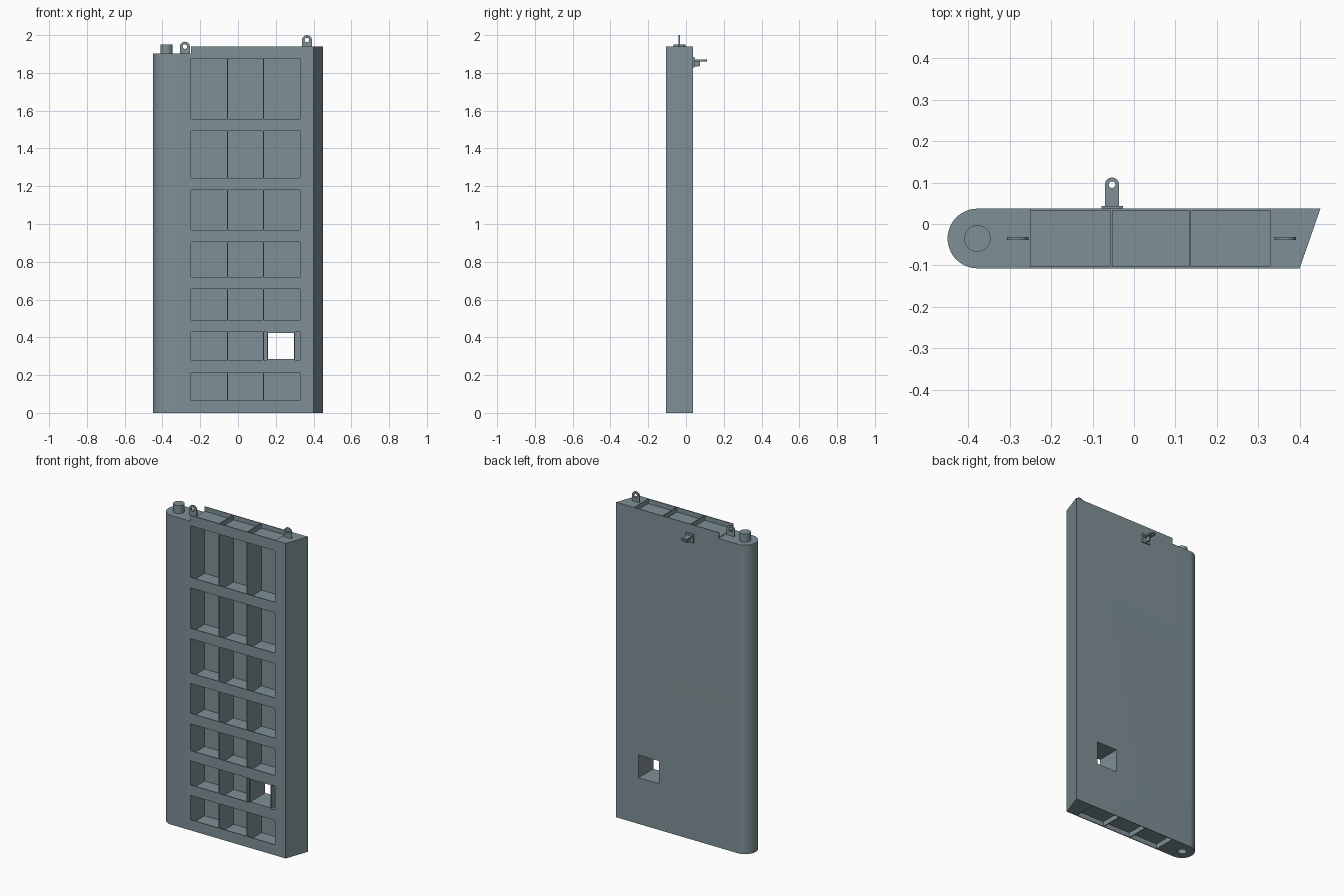
import bpy
import bmesh
from math import sin, cos, pi, radians

cube = bpy.data.objects.get("Cube")
if cube:
    bpy.data.objects.remove(cube, do_unlink=True)

steel = bpy.data.materials.new("grey_blue_steel")
steel.use_nodes = True
colour = (0.21, 0.28, 0.305, 1)
steel.diffuse_color = colour
steel.node_tree.nodes["Principled BSDF"].inputs["Base Color"].default_value = colour

FRONT, BACK, TOP, POST_TOP = -0.107, 0.037, 1.939, 1.902
MID = (FRONT + BACK) / 2
RADIUS = (BACK - FRONT) / 2
POST_X = -0.45 + RADIUS
SKIN, WEB, FLANGE = 0.004, 0.003, 0.032   # skin thickness, half web, half flange


def prism(bm, points, axis, lo, hi):
    """Extrude a closed profile along an axis between lo and hi."""
    place = {"x": lambda a, b, t: (t, a, b),
             "y": lambda a, b, t: (a, t, b),
             "z": lambda a, b, t: (a, b, t)}[axis]
    ends = [[bm.verts.new(place(a, b, t)) for a, b in points] for t in (lo, hi)]
    bm.faces.new(ends[0])
    bm.faces.new(ends[1])
    for i in range(len(points)):
        j = (i + 1) % len(points)
        bm.faces.new((ends[0][i], ends[0][j], ends[1][j], ends[1][i]))


def rect(a0, a1, b0, b1):
    return [(a0, b0), (a1, b0), (a1, b1), (a0, b1)]


def circle(x, y, r, n=32):
    return [(x + r * cos(2 * pi * i / n), y + r * sin(2 * pi * i / n)) for i in range(n)]


def make(name, parts):
    """One object from a list of prisms."""
    bm = bmesh.new()
    for part in parts:
        prism(bm, *part)
    bmesh.ops.recalc_face_normals(bm, faces=bm.faces)
    mesh = bpy.data.meshes.new(name)
    bm.to_mesh(mesh)
    bm.free()
    obj = bpy.data.objects.new(name, mesh)
    bpy.context.collection.objects.link(obj)
    mesh.materials.append(steel)
    return obj


def select(obj):
    bpy.ops.object.select_all(action="DESELECT")
    obj.select_set(True)
    bpy.context.view_layer.objects.active = obj


def smooth(obj):
    select(obj)
    bpy.ops.object.shade_smooth_by_angle(angle=radians(30))


def cut(obj, cutter):
    cutter.hide_render = True
    mod = obj.modifiers.new("cut", "BOOLEAN")
    mod.operation = "DIFFERENCE"
    mod.solver = "EXACT"
    mod.object = cutter
    select(obj)
    bpy.ops.object.modifier_apply(modifier=mod.name)
    bpy.data.objects.remove(cutter, do_unlink=True)


def lug(name, width, height, hole, thickness, location, rotation=(0, 0, 0)):
    """Flat eye plate with a round end and a hole."""
    r = width / 2
    arc = [(r * cos(pi * i / 16), height - r + r * sin(pi * i / 16)) for i in range(17)]
    curve = bpy.data.curves.new(name, "CURVE")
    curve.dimensions = "2D"
    curve.fill_mode = "BOTH"
    curve.extrude = thickness / 2
    for points in ([(r, 0)] + arc + [(-r, 0)], circle(0, height - r, hole, 20)):
        spline = curve.splines.new("POLY")
        spline.points.add(len(points) - 1)
        for p, (x, y) in zip(spline.points, points):
            p.co = (x, y, 0, 1)
        spline.use_cyclic_u = True
    obj = bpy.data.objects.new(name, curve)
    bpy.context.collection.objects.link(obj)
    obj.location, obj.rotation_euler = location, rotation
    curve.materials.append(steel)
    select(obj)
    bpy.ops.object.convert(target="MESH")
    smooth(bpy.context.object)


# Gate leaf: rounded heel post on one side, slanted mitre edge on the other
heel = [(POST_X - RADIUS * sin(pi * i / 32), MID + RADIUS * cos(pi * i / 32)) for i in range(33)]
leaf = make("gate_leaf", [(heel + [(0.40, FRONT), (0.45, BACK)], "z", 0, TOP)])

# Lowered post top, sluice opening and pivot socket
hole = (0.158, 0.297, 0.284, 0.424)
cut(leaf, make("opening_cutter", [
    (rect(-0.6, -0.25, -0.3, 0.3), "z", POST_TOP, 2.2),
    (rect(*hole), "y", -0.3, 0.3),
    (circle(POST_X, MID, 0.025), "z", -0.1, 0.04)]))

# Bays between flanged girders, with open troughs above and below
girders = [0.033, 0.247, 0.459, 0.688, 0.936, 1.212, 1.525, 1.907]
columns = [(-0.25, -0.0575), (-0.0525, 0.1325), (0.1375, 0.328)]
inner, outer = FRONT + 0.005, BACK - SKIN
bays = []
for x0, x1 in columns:
    for low, high in zip(girders, girders[1:]):
        tee = [(outer, low + WEB), (outer, high - WEB), (inner, high - WEB),
               (inner, high - FLANGE), (-0.2, high - FLANGE), (-0.2, low + FLANGE),
               (inner, low + FLANGE), (inner, low + WEB)]
        bays.append((tee, "x", x0, x1))
    bays.append((rect(inner, outer, -0.1, girders[0] - WEB), "x", x0, x1))
    start = x0 - 0.01 if x0 == -0.25 else x0
    bays.append((rect(inner, outer, girders[-1] + WEB, 2.1), "x", start, x1))
cut(leaf, make("bay_cutter", bays))
smooth(leaf)

# Square duct through the leaf
x0, x1, z0, z1 = hole
t = 0.005
make("sluice_duct", [
    (rect(x0 - t, x0, z0 - t, z1 + t), "y", FRONT, outer),
    (rect(x1, x1 + t, z0 - t, z1 + t), "y", FRONT, outer),
    (rect(x0, x1, z0 - t, z0), "y", FRONT, outer),
    (rect(x0, x1, z1, z1 + t), "y", FRONT, outer)])

# Top pivot pin
smooth(make("pivot_pin", [(circle(POST_X, MID, 0.032), "z", POST_TOP, 1.951)]))

# Lifting lugs
upright = (radians(90), 0, 0)
lug("heel_lifting_lug", 0.052, 0.063, 0.012, 0.007, (-0.281, MID, POST_TOP), upright)
lug("mitre_lifting_lug", 0.052, 0.061, 0.012, 0.007, (0.365, MID, TOP), upright)

# Rear bracket: base plate, flat eye and gusset below it
bx = -0.053
make("bracket_plate", [(rect(bx - 0.026, bx + 0.026, 1.829, 1.884), "y", BACK, 0.044)])
lug("bracket_eye", 0.034, 0.069, 0.008, 0.009, (bx, 0.043, 1.866))
make("bracket_gusset", [([(0.043, 1.833), (0.074, 1.836), (0.074, 1.863), (0.043, 1.863)],
                         "x", bx - 0.004, bx + 0.004)])
